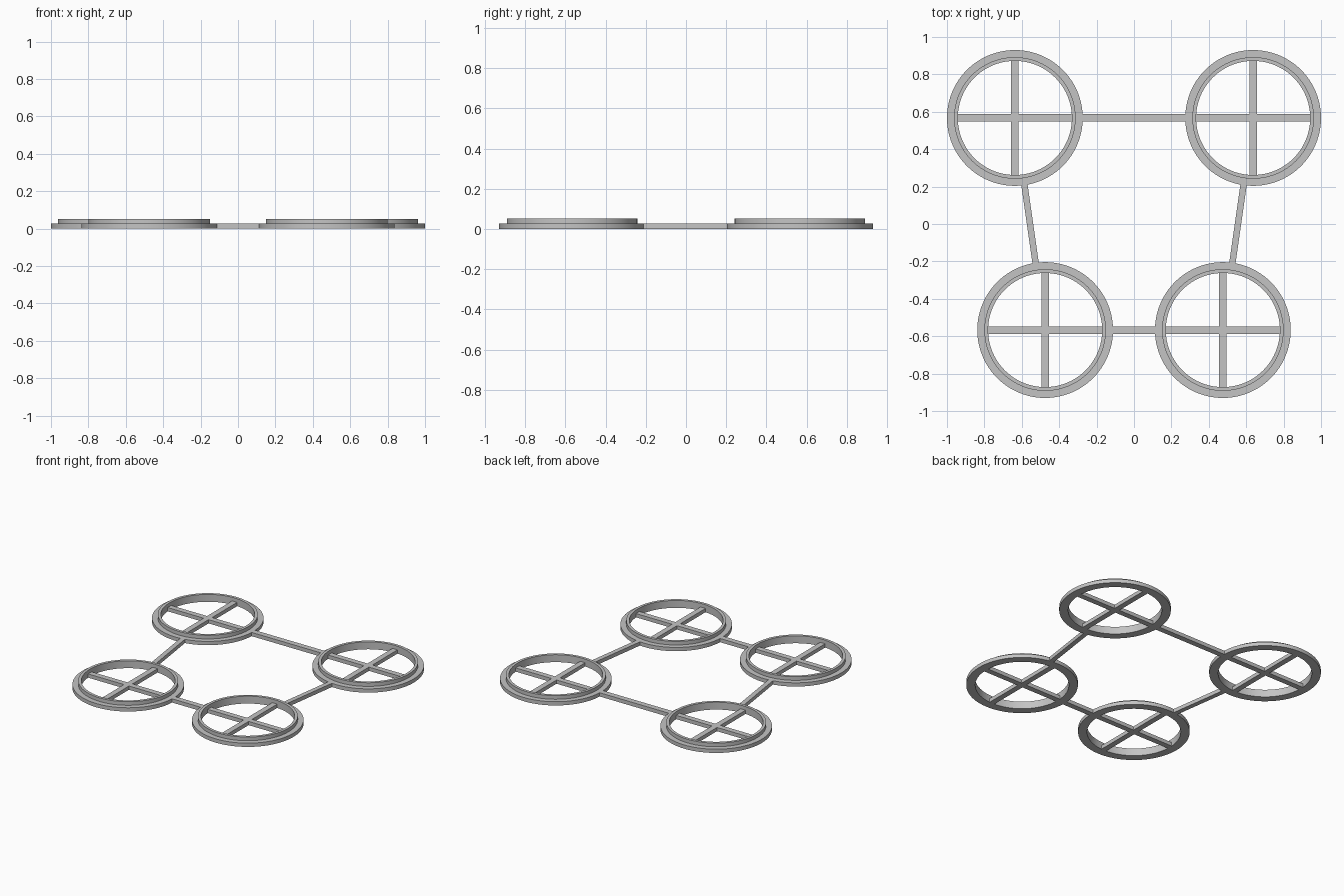
import bpy
import bmesh
from math import cos, sin, pi
from mathutils import Vector

if "Cube" in bpy.data.objects:
    bpy.data.objects.remove(bpy.data.objects["Cube"], do_unlink=True)

OUTER, STEP, INNER = 0.363, 0.325, 0.305
LOW, HIGH = 0.027, 0.053
BAR = 0.04
SEGMENTS = 96

grey = bpy.data.materials.new("plain_grey")
grey.use_nodes = True
grey.diffuse_color = (0.55, 0.55, 0.55, 1)
grey.node_tree.nodes["Principled BSDF"].inputs["Base Color"].default_value = grey.diffuse_color


def add_object(name, bm, location=(0, 0, 0)):
    bmesh.ops.recalc_face_normals(bm, faces=bm.faces)
    mesh = bpy.data.meshes.new(name)
    bm.to_mesh(mesh)
    bm.free()
    mesh.materials.append(grey)
    obj = bpy.data.objects.new(name, mesh)
    obj.location = location
    bpy.context.collection.objects.link(obj)
    return obj


def stepped_ring(name, center):
    """Lathe a two-step section around the vertical axis."""
    section = [(INNER, 0), (OUTER, 0), (OUTER, LOW), (STEP, LOW), (STEP, HIGH), (INNER, HIGH)]
    bm = bmesh.new()
    loops = []
    for i in range(SEGMENTS):
        a = 2 * pi * i / SEGMENTS
        loops.append([bm.verts.new((r * cos(a), r * sin(a), z)) for r, z in section])
    for i, loop in enumerate(loops):
        after = loops[(i + 1) % SEGMENTS]
        for j in range(len(section)):
            k = (j + 1) % len(section)
            bm.faces.new((loop[j], after[j], after[k], loop[k]))
    ring = add_object(name, bm, center)
    bpy.ops.object.select_all(action="DESELECT")
    ring.select_set(True)
    bpy.context.view_layer.objects.active = ring
    bpy.ops.object.shade_smooth_by_angle(angle=pi / 6)


def slab(name, outline, location=(0, 0, 0)):
    """Extrude a flat outline up to the height of the lower step."""
    bm = bmesh.new()
    face = bm.faces.new([bm.verts.new((x, y, 0)) for x, y in outline])
    top = bmesh.ops.extrude_face_region(bm, geom=[face], use_keep_orig=True)
    moved = [g for g in top["geom"] if isinstance(g, bmesh.types.BMVert)]
    bmesh.ops.translate(bm, verts=moved, vec=(0, 0, LOW))
    return add_object(name, bm, location)


def cross_spokes(name, center):
    h, r = BAR / 2, INNER + 0.008
    arm = [Vector((r, -h)), Vector((r, h)), Vector((h, h))]
    turns = [(1, 0), (0, 1), (-1, 0), (0, -1)]
    outline = [(p.x * c - p.y * s, p.x * s + p.y * c) for c, s in turns for p in arm]
    slab(name, outline, center)


def link_bar(name, start, end, width):
    """Join two rings with a bar that ends inside their rims."""
    a, b = Vector(start).xy, Vector(end).xy
    along = (b - a).normalized()
    side = Vector((-along.y, along.x)) * width / 2
    a, b = a + along * (OUTER - 0.01), b - along * (OUTER - 0.01)
    slab(name, [a - side, b - side, b + side, a + side])


# Four rings with cross spokes
centers = {}
for end, x, y in (("back", 0.637, 0.567), ("front", 0.475, -0.567)):
    for hand, sign in (("left", 1), ("right", -1)):
        center = (sign * x, y, 0)
        centers[end, hand] = center
        stepped_ring(f"{end}_{hand}_ring", center)
        cross_spokes(f"{end}_{hand}_spokes", center)

# Bars between neighbouring rings
for end in ("back", "front"):
    link_bar(f"{end}_bar", centers[end, "left"], centers[end, "right"], BAR)
for hand in ("left", "right"):
    link_bar(f"{hand}_bar", centers["back", hand], centers["front", hand], 0.034)
